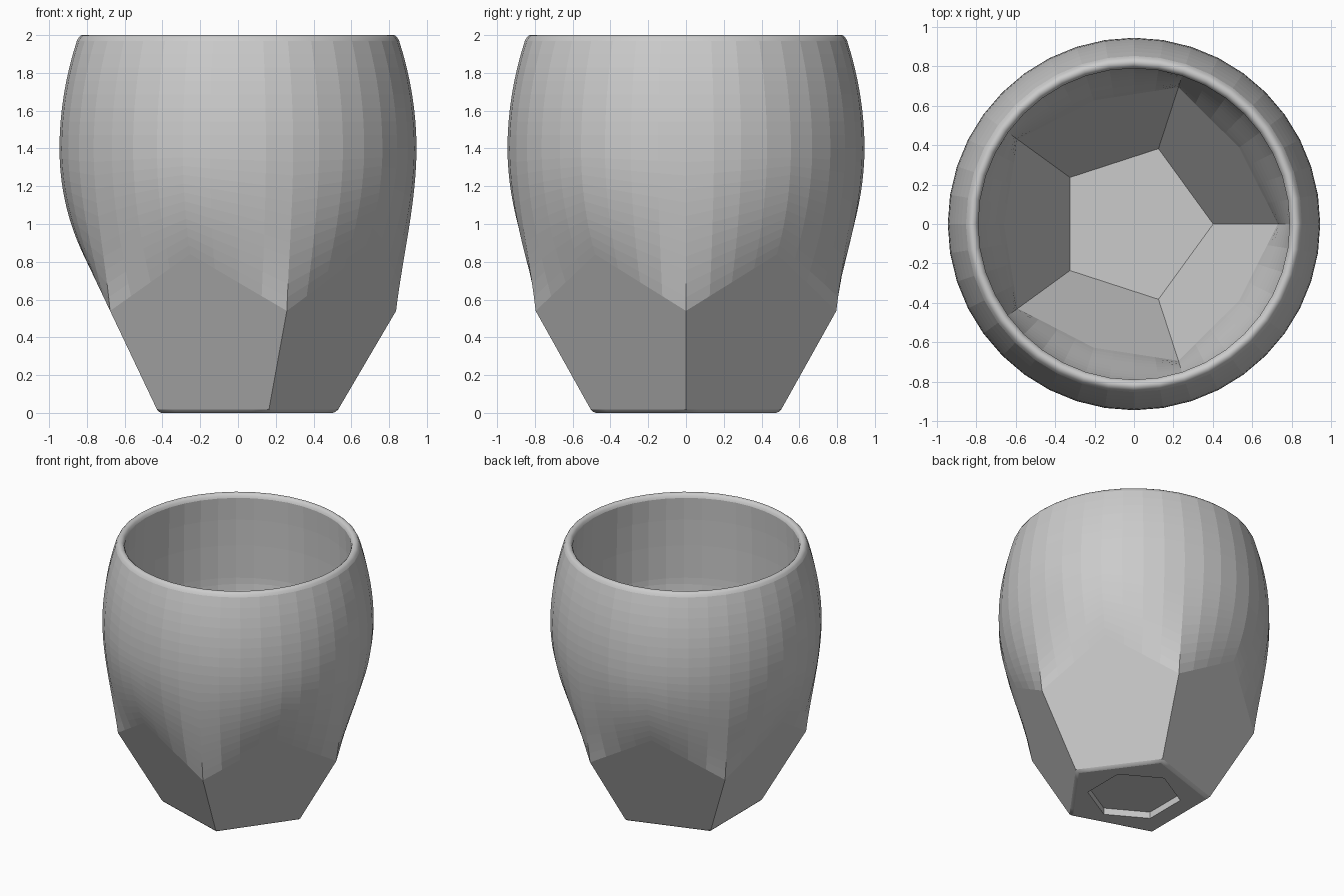
import bpy, bmesh
from math import cos, sin, tan, pi, radians

if "Cube" in bpy.data.objects:
    bpy.data.objects.remove(bpy.data.objects["Cube"])

COLS = 40            # eight columns per pentagon side
SIDE = radians(36)   # half of one pentagon side


def column(theta, base, slope, z_vert, z_peak, m_mid, m_vert, belly, upper):
    """(radius, z) points of one column: flat facet, blend, round upper body."""
    phi = (theta % (2 * SIDE)) - SIDE          # angle from the facet middle
    k = abs(tan(phi)) / tan(SIDE)              # 0 mid facet, 1 at the corner
    a_floor, z_floor = base[-1]

    def apothem(z):
        return a_floor + slope * (z - z_floor)

    # The facet ends in a straight-sided peak
    c = (z_peak - z_vert) / apothem(z_vert)
    z0 = (z_peak - c * k * apothem(0)) / (1 + c * k * slope)
    r0 = apothem(z0) / cos(phi)
    pts = [(a / cos(phi), z) for a, z in base] + [(r0, z0)]
    # Hermite blend from the facet edge to the widest ring
    r1, z1 = belly
    h, m = z1 - z0, m_mid * (1 - k * k) + m_vert * k * k
    for i in range(1, 13):
        t = i / 12
        h00 = 2 * t**3 - 3 * t**2 + 1
        h10 = t**3 - 2 * t**2 + t
        pts.append((h00 * r0 + (1 - h00) * r1 + h10 * h * m, z0 + h * t))
    return pts + upper


OUT_BASE = [(0.405, 0), (0.418, 0.006), (0.429, 0.018)]
OUT_TOP = [(0.945 - 0.283 * d * d, 1.4 + d) for d in [0.57 * i / 8 for i in range(1, 9)]]
RIM = [(0.843, 1.988), (0.83, 1.999), (0.82, 2.0), (0.81, 1.999), (0.797, 1.988)]
IN_TOP = [(0.803, 1.6), (0.798, 1.8), (0.79, 1.97)]

# Cup: outer wall, rolled rim, inner wall and floor in one closed skin
bm = bmesh.new()
grid = []
for j in range(COLS):
    th = 2 * pi * j / COLS
    outer = column(th, OUT_BASE, 0.475, 0.54, 0.84, 0.475, 0.12, (0.945, 1.4), OUT_TOP)
    inner = column(th, [(0.325, 0.14)], 0.465, 0.71, 0.86, 0.3, 0.12, (0.805, 1.35), IN_TOP)
    prof = outer + RIM + inner[::-1]
    grid.append([bm.verts.new((r * cos(th), r * sin(th), z)) for r, z in prof])
    first_rim = len(outer) - 1
for j in range(COLS):
    a, b = grid[j], grid[(j + 1) % COLS]
    for i in range(len(a) - 1):
        f = bm.faces.new((a[i], b[i], b[i + 1], a[i + 1]))
        f.smooth = first_rim <= i <= first_rim + len(RIM) or i < 2
bm.faces.new([c[0] for c in reversed(grid)])
bm.faces.new([c[-1] for c in grid])
bmesh.ops.recalc_face_normals(bm, faces=bm.faces)
mesh = bpy.data.meshes.new("cup")
bm.to_mesh(mesh)
bm.free()
cup = bpy.data.objects.new("cup", mesh)
bpy.context.collection.objects.link(cup)

# Hexagonal recess under the base
bpy.ops.mesh.primitive_cylinder_add(vertices=6, radius=0.327, depth=0.1)
cutter = bpy.context.object
cutter.name = "base_recess_cutter"
cutter.hide_render = True
cutter.hide_set(True)
cut = cup.modifiers.new("base_recess", 'BOOLEAN')
cut.operation = 'DIFFERENCE'
cut.solver = 'EXACT'
cut.object = cutter
